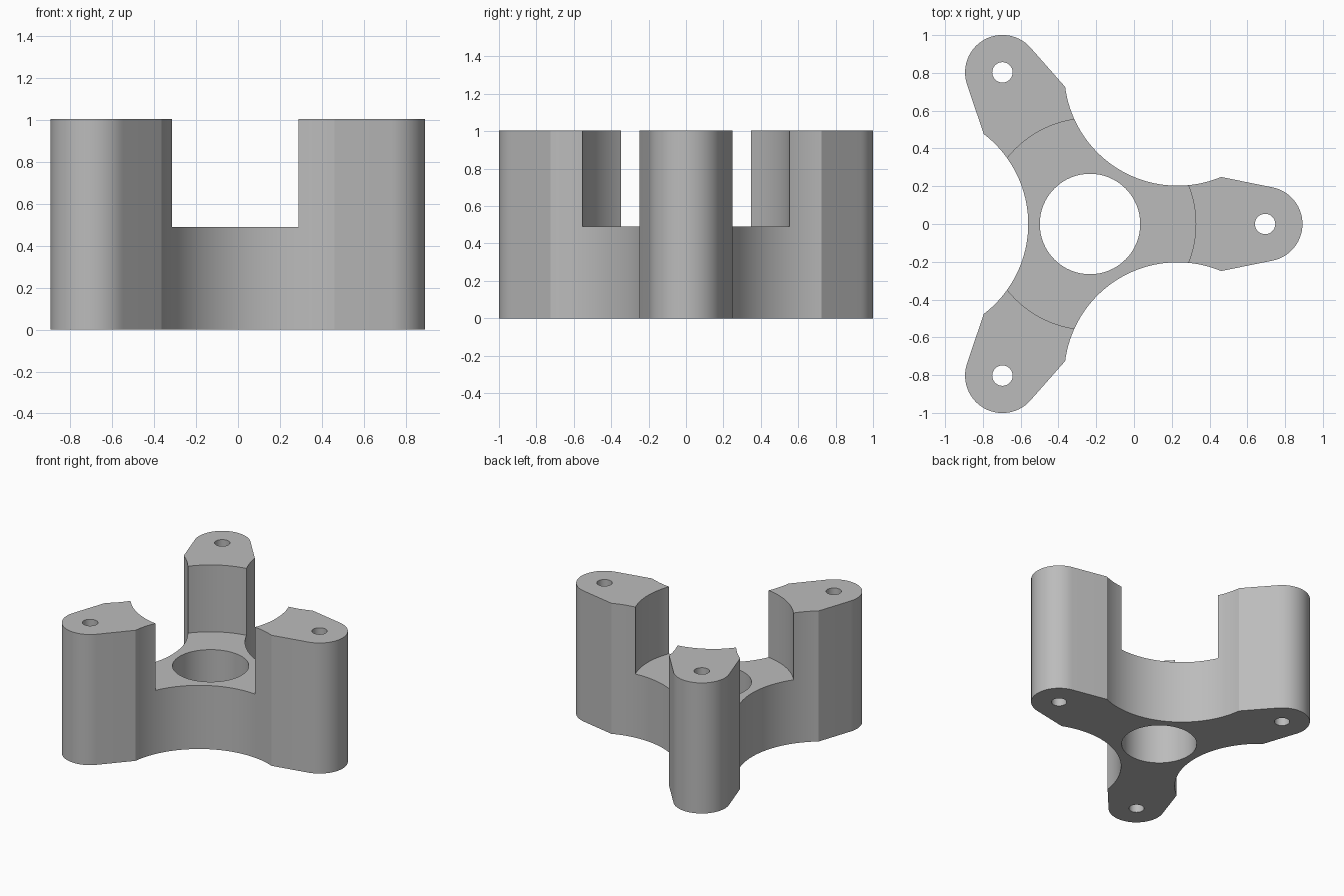
import bpy
import bmesh
from math import cos, sin, radians
from mathutils import Matrix, Vector

cube = bpy.data.objects.get("Cube")
if cube:
    bpy.data.objects.remove(cube, do_unlink=True)

CENTRE_X = -0.233     # hub axis
ARM = 0.927           # hub axis to screw holes and to the scallop centres
TIP_R = 0.198
SCALLOP_R = 0.6
HEIGHT = 1.005
FLOOR = 0.49          # height of the recessed hub

grey = bpy.data.materials.new("plain grey")
grey.use_nodes = True
colour = (0.5, 0.5, 0.5, 1)
grey.diffuse_color = colour
grey.node_tree.nodes["Principled BSDF"].inputs["Base Color"].default_value = colour


def arc(centre, radius, start, end, steps):
    """Points along an arc, angles in degrees."""
    angles = [radians(start + (end - start) * i / steps) for i in range(steps + 1)]
    return [centre + Vector((radius * cos(a), radius * sin(a), 0)) for a in angles]


def prism(name, points, bottom, top):
    """Extrude a closed outline upwards."""
    bm = bmesh.new()
    base = bm.faces.new([bm.verts.new((p.x, p.y, bottom)) for p in points])
    result = bmesh.ops.extrude_face_region(bm, geom=[base])
    raised = [v for v in result["geom"] if isinstance(v, bmesh.types.BMVert)]
    bmesh.ops.translate(bm, verts=raised, vec=(0, 0, top - bottom))
    bmesh.ops.recalc_face_normals(bm, faces=bm.faces)
    mesh = bpy.data.meshes.new(name)
    bm.to_mesh(mesh)
    bm.free()
    mesh.materials.append(grey)
    obj = bpy.data.objects.new(name, mesh)
    obj.location.x = CENTRE_X
    bpy.context.collection.objects.link(obj)
    return obj


def cylinder(name, centre, radius, bottom, steps):
    return prism(name, arc(centre, radius, 0, 360, steps)[:-1], bottom, HEIGHT + 0.2)


# Three-armed outline: rounded tip, straight flank, concave scallop
arm_centre = Vector((ARM, 0, 0))
outline = []
for k in range(3):
    turn = Matrix.Rotation(radians(120 * k), 3, "Z")
    scallop_centre = Matrix.Rotation(radians(60), 3, "Z") @ arm_centre
    points = arc(arm_centre, TIP_R, -78.5, 78.5, 28)
    points += arc(scallop_centre, SCALLOP_R, 292.6, 187.4, 40)
    outline += [turn @ p for p in points]
body = prism("three_arm_bracket", outline, 0, HEIGHT)

# Central recess, bore and screw holes
hub = Vector((0, 0, 0))
cutters = [cylinder("recess_cutter", hub, 0.56, FLOOR, 96),
           cylinder("bore_cutter", hub, 0.266, -0.2, 64)]
for k in range(3):
    spot = Matrix.Rotation(radians(120 * k), 3, "Z") @ arm_centre
    cutters.append(cylinder("screw_hole_cutter", spot, 0.054, -0.2, 32))

bpy.context.view_layer.update()
bpy.ops.object.select_all(action="DESELECT")
bpy.context.view_layer.objects.active = body
body.select_set(True)
for cutter in cutters:
    cutter.hide_render = True
    cut = body.modifiers.new(cutter.name, "BOOLEAN")
    cut.operation = "DIFFERENCE"
    cut.solver = "EXACT"
    cut.object = cutter
    bpy.ops.object.modifier_apply(modifier=cut.name)
    bpy.data.objects.remove(cutter, do_unlink=True)

bpy.ops.object.shade_smooth_by_angle(angle=radians(25))
